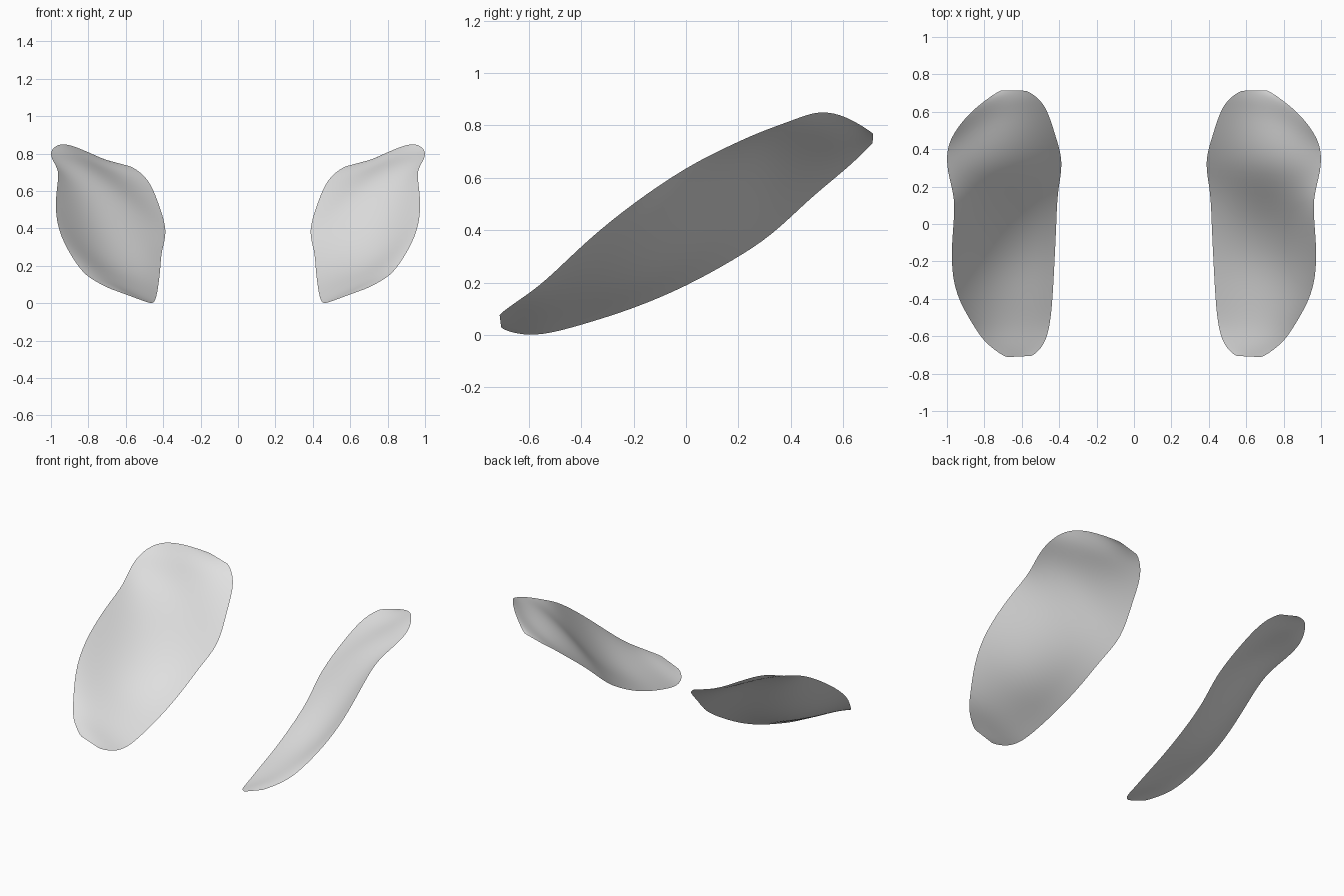
import bpy
import math
from mathutils import Vector

cube = bpy.data.objects.get("Cube")
if cube:
    bpy.data.objects.remove(cube, do_unlink=True)

# One plain light grey material
grey = bpy.data.materials.new("light_grey")
grey.use_nodes = True
colour = (0.77, 0.77, 0.77, 1)
grey.diffuse_color = colour
grey.node_tree.nodes["Principled BSDF"].inputs["Base Color"].default_value = colour

# Ribs of the sheet, front to back: inner edge, outer edge, crown (+) or hollow (-)
RIBS = [
    ((.54, -.705, .025), (.69, -.712, .08), 0),
    ((.48, -.65, .003), (.80, -.635, .135), .01),
    ((.45, -.55, -.003), (.86, -.54, .20), 0),
    ((.435, -.40, .038), (.955, -.38, .36), -.04),
    ((.425, -.20, .10), (.98, -.20, .505), -.085),
    ((.415, 0, .185), (.965, 0, .64), -.08),
    ((.41, .18, .285), (.955, .14, .71), -.02),
    ((.375, .33, .38), (1.0, .28, .775), .05),
    ((.42, .47, .52), (1.003, .41, .82), .025),
    ((.465, .62, .64), (.95, .51, .86), -.03),
    ((.52, .68, .70), (.86, .615, .835), -.02),
    ((.57, .712, .73), (.72, .715, .77), 0),
]
COLUMNS = 8
SKEW = 1.2  # pushes the crown or hollow towards the outer edge


def curved_panel(name, side):
    """Thin sheet lofted across the ribs; side is 1 for left, -1 for right."""
    verts, faces = [], []
    for inner, outer, crown in RIBS:
        for c in range(COLUMNS + 1):
            t = c / COLUMNS
            p = Vector(inner).lerp(Vector(outer), t)
            rise = crown * math.sin(math.pi * t ** SKEW)
            verts.append((p.x * side, p.y, p.z + rise))
    row = COLUMNS + 1
    for r in range(len(RIBS) - 1):
        for c in range(COLUMNS):
            a = r * row + c
            quad = (a, a + 1, a + row + 1, a + row)
            faces.append(quad if side > 0 else quad[::-1])
    mesh = bpy.data.meshes.new(name)
    mesh.from_pydata(verts, [], faces)
    mesh.materials.append(grey)
    mesh.shade_smooth()
    panel = bpy.data.objects.new(name, mesh)
    bpy.context.collection.objects.link(panel)
    smooth = panel.modifiers.new("smooth_surface", 'SUBSURF')
    smooth.levels = smooth.render_levels = 2
    return panel


curved_panel("left_curved_panel", 1)
curved_panel("right_curved_panel", -1)
